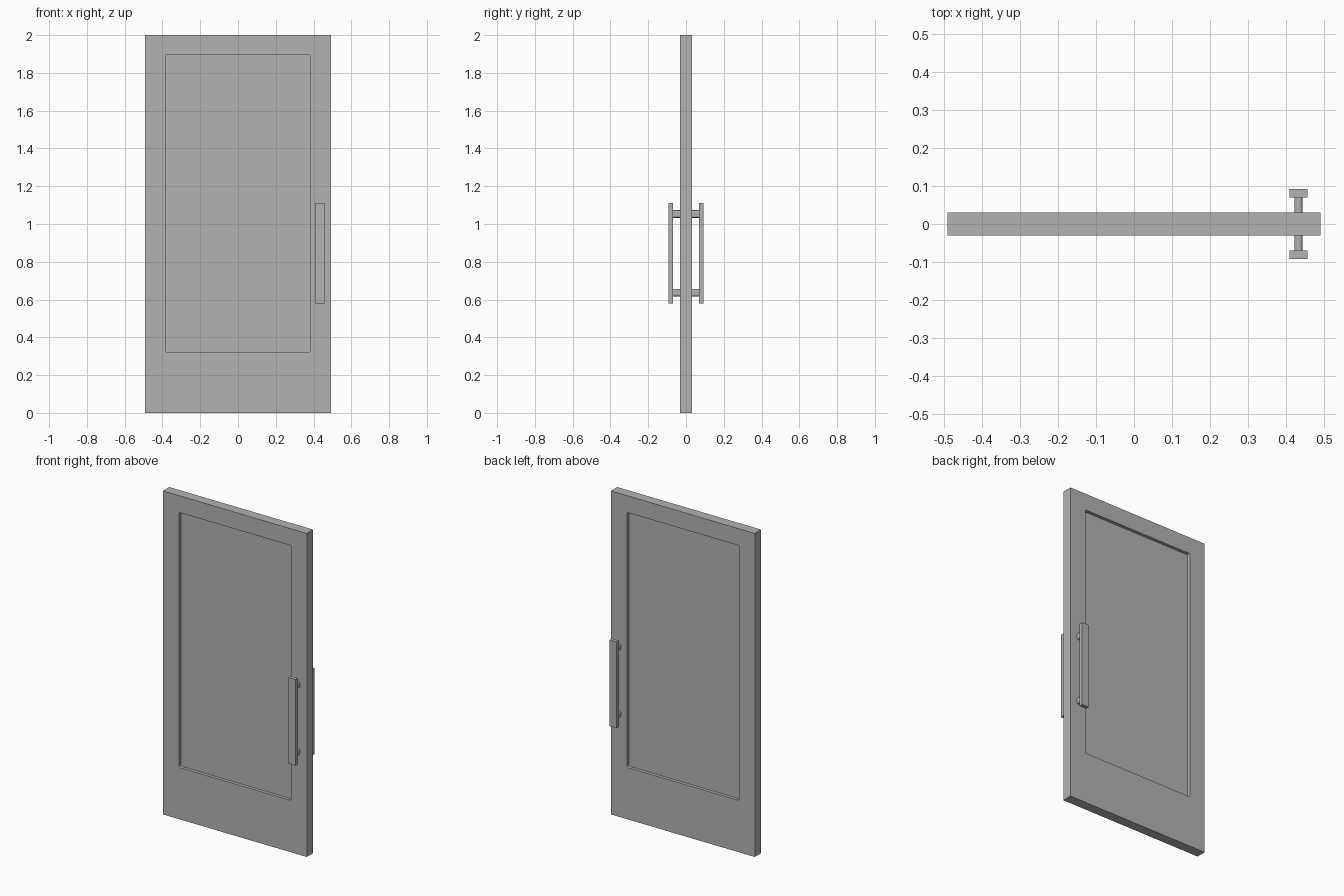
import bpy
import bmesh
from mathutils import Matrix, Vector

if "Cube" in bpy.data.objects:
    bpy.data.objects.remove(bpy.data.objects["Cube"], do_unlink=True)

grey = bpy.data.materials.new("plain_grey")
grey.use_nodes = True
colour = (0.45, 0.45, 0.45, 1)
grey.diffuse_color = colour
grey.node_tree.nodes["Principled BSDF"].inputs["Base Color"].default_value = colour


def box(name, centre, size, corner=0):
    """Box whose edges along y are optionally rounded."""
    bm = bmesh.new()
    bmesh.ops.create_cube(bm, size=1, matrix=Matrix.Translation(centre) @ Matrix.Diagonal((*size, 1)))
    if corner:
        edges = [e for e in bm.edges
                 if abs(e.verts[0].co.y - e.verts[1].co.y) > size[1] / 2]
        bmesh.ops.bevel(bm, geom=edges, offset=corner, segments=5, profile=0.5, affect='EDGES')
    mesh = bpy.data.meshes.new(name)
    bm.to_mesh(mesh)
    bm.free()
    mesh.materials.append(grey)
    obj = bpy.data.objects.new(name, mesh)
    bpy.context.collection.objects.link(obj)
    return obj


# Door slab with a shallow recess on each face
door = box("door_slab", Vector((0, 0, 1)), (0.984, 0.062, 2))
for side, label in ((-1, "front"), (1, "back")):
    cutter = box(label + "_recess_cutter", Vector((0, side * 0.036, 1.108)),
                 (0.766, 0.05, 1.576), 0.008)
    cutter.hide_render = True
    cutter.hide_viewport = True
    cut = door.modifiers.new(label + "_recess", 'BOOLEAN')
    cut.operation = 'DIFFERENCE'
    cut.solver = 'EXACT'
    cut.object = cutter

# Pull handle on each face: flat bar on two rounded posts
HANDLE_X, HANDLE_Z = 0.434, 0.845
for side, label in ((-1, "front"), (1, "back")):
    box(label + "_handle_bar", Vector((HANDLE_X, side * 0.0815, HANDLE_Z)), (0.048, 0.023, 0.533))
    for end, level in ((-1, "lower"), (1, "upper")):
        box(f"{label}_{level}_handle_post",
            Vector((HANDLE_X, side * 0.05, HANDLE_Z + end * 0.208)), (0.021, 0.044, 0.04), 0.009)
